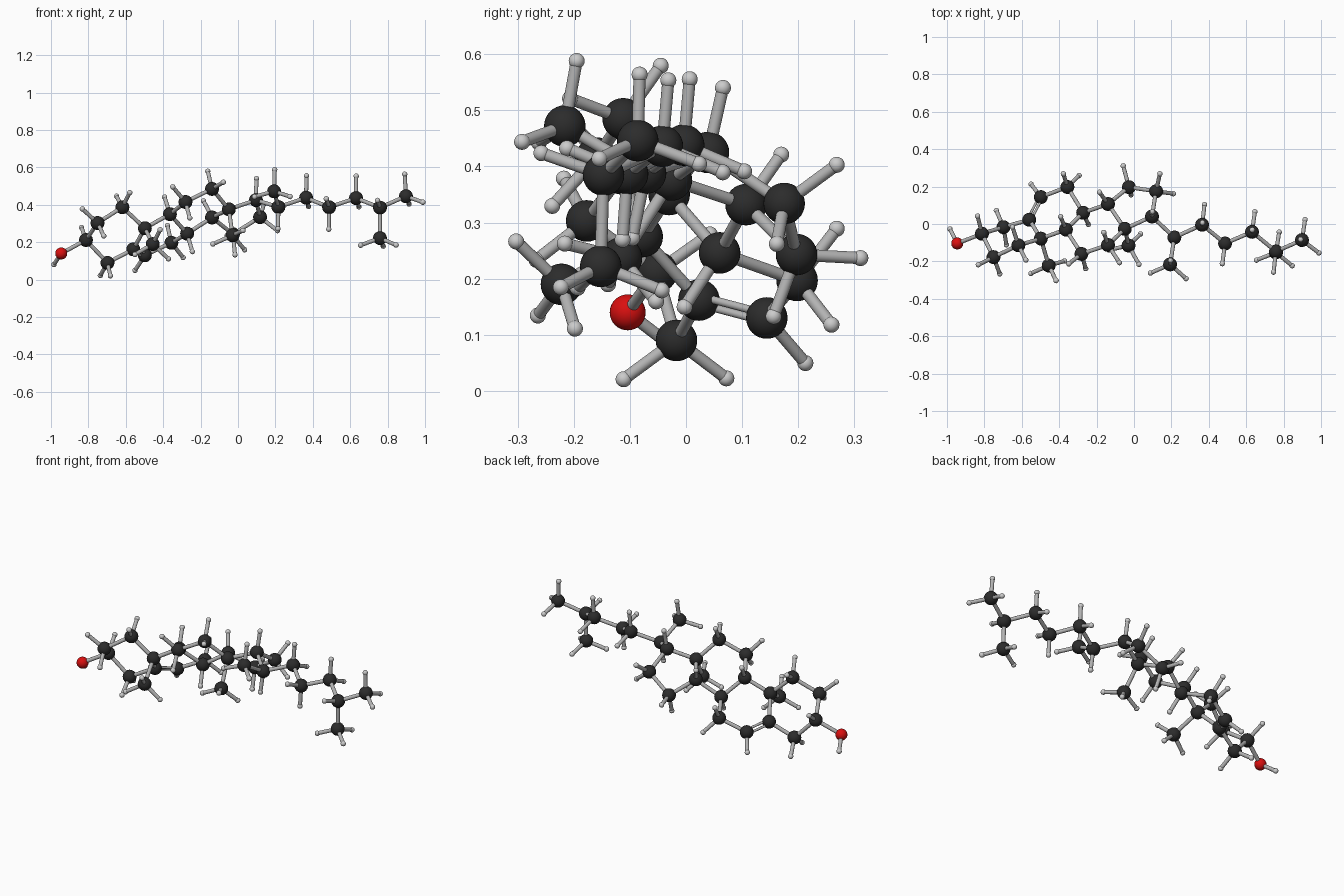
import bpy, bmesh, math
from mathutils import Vector, Matrix

if "Cube" in bpy.data.objects:
    bpy.data.objects.remove(bpy.data.objects["Cube"])

R_C, R_O, R_H, R_BOND = 0.037, 0.032, 0.0142, 0.0108
CH, HALF_GAP = 0.118, 0.012

# Carbon skeleton: four fused rings, two ring methyls, branched tail
carbons = [Vector(p) for p in [
    (-.618, -.114, .387), (-.751, -.177, .303), (-.813, -.052, .212),
    (-.698, -.017, .09), (-.56, .023, .162), (-.498, .144, .13),
    (-.356, .198, .197), (-.272, .06, .246), (-.364, -.03, .35),
    (-.498, -.078, .275), (-.281, -.16, .415), (-.139, -.112, .485),
    (-.049, -.026, .376), (-.139, .107, .332), (-.027, .197, .243),
    (.118, .175, .334), (.096, .04, .425), (-.456, -.222, .19),
    (-.029, -.115, .237), (.216, -.072, .388), (.193, -.216, .472),
    (.364, -.004, .438), (.487, -.104, .387), (.631, -.042, .436),
    (.759, -.147, .385), (.898, -.086, .446), (.759, -.152, .222)]]
oxygen = Vector((-.945, -.104, .14))
hydroxyl_h = Vector((-.984, -.027, .081))
atoms = carbons + [oxygen]
DOUBLE = (4, 5)


def material(name, rgb):
    m = bpy.data.materials.new(name)
    m.diffuse_color = (*rgb, 1)
    m.use_nodes = True
    m.node_tree.nodes["Principled BSDF"].inputs["Base Color"].default_value = m.diffuse_color
    return m


def finish(bm, name, mat):
    me = bpy.data.meshes.new(name)
    bm.to_mesh(me)
    bm.free()
    me.materials.append(mat)
    return me


def ball_mesh(name, r, mat):
    bm = bmesh.new()
    bmesh.ops.create_uvsphere(bm, u_segments=32, v_segments=16, radius=r)
    for f in bm.faces:
        f.smooth = True
    return finish(bm, name, mat)


def rod_mesh(name, mat):
    bm = bmesh.new()
    bmesh.ops.create_cone(bm, cap_ends=True, segments=24, radius1=1, radius2=1, depth=1)
    for f in bm.faces:
        f.smooth = len(f.verts) == 4
    return finish(bm, name, mat)


black = material("carbon_black", (.025, .025, .025))
red = material("oxygen_red", (.7, .005, .005))
pale = material("hydrogen_grey", (.6, .6, .6))
grey = material("bond_grey", (.45, .45, .45))
carbon_me = ball_mesh("carbon_ball", R_C, black)
oxygen_me = ball_mesh("oxygen_ball", R_O, red)
hydrogen_me = ball_mesh("hydrogen_ball", R_H, pale)
bond_me = rod_mesh("bond_rod", grey)


def place(name, me, matrix):
    ob = bpy.data.objects.new(name, me)
    bpy.context.collection.objects.link(ob)
    ob.matrix_world = matrix


def bond(a, b, r=R_BOND):
    d = b - a
    rot = d.to_track_quat('Z', 'Y').to_matrix().to_4x4()
    place("bond", bond_me, Matrix.Translation((a + b) / 2) @ rot
          @ Matrix.Diagonal((r, r, d.length, 1)))


def hydrogen(parent, pos):
    place("hydrogen", hydrogen_me, Matrix.Translation(pos))
    bond(parent, pos)


# Bonded neighbours found by distance
near = [[j for j in range(len(atoms)) if j != i and (atoms[i] - atoms[j]).length < .21]
        for i in range(len(atoms))]

# Heavy atoms
for p in carbons:
    place("carbon", carbon_me, Matrix.Translation(p))
place("oxygen", oxygen_me, Matrix.Translation(oxygen))
hydrogen(oxygen, hydroxyl_h)

# Skeleton bonds, with one double bond in the second ring
for i, js in enumerate(near):
    for j in js:
        if j <= i:
            continue
        a, b = atoms[i], atoms[j]
        if (i, j) == DOUBLE:
            axis = (b - a).normalized()
            side = atoms[3] - a
            side = (side - axis * side.dot(axis)).normalized() * HALF_GAP
            for s in (-1, 1):
                bond(a + side * s, b + side * s, R_BOND * .65)
        else:
            bond(a, b)

# Hydrogens fill the remaining tetrahedral directions of every carbon
for i, p in enumerate(carbons):
    dirs = [(atoms[j] - p).normalized() for j in near[i]]
    if i == 4 or len(dirs) == 4:
        continue
    out = -sum(dirs, Vector()).normalized()
    if len(dirs) == 3 or i in DOUBLE:
        new = [out]
    elif len(dirs) == 2:
        n = dirs[0].cross(dirs[1]).normalized()
        t = math.radians(54)
        new = [out * math.cos(t) + n * s * math.sin(t) for s in (-1, 1)]
    else:
        # methyl group, staggered against its parent carbon
        j = near[i][0]
        k = next(q for q in near[j] if q != i)
        ref = atoms[j] - atoms[k]
        ref = (ref - out * ref.dot(out)).normalized()
        t = math.radians(70.5)
        first = out * math.cos(t) + ref * math.sin(t)
        new = [Matrix.Rotation(math.radians(a), 3, out) @ first for a in (0, 120, 240)]
    for d in new:
        hydrogen(p, p + d * CH)
